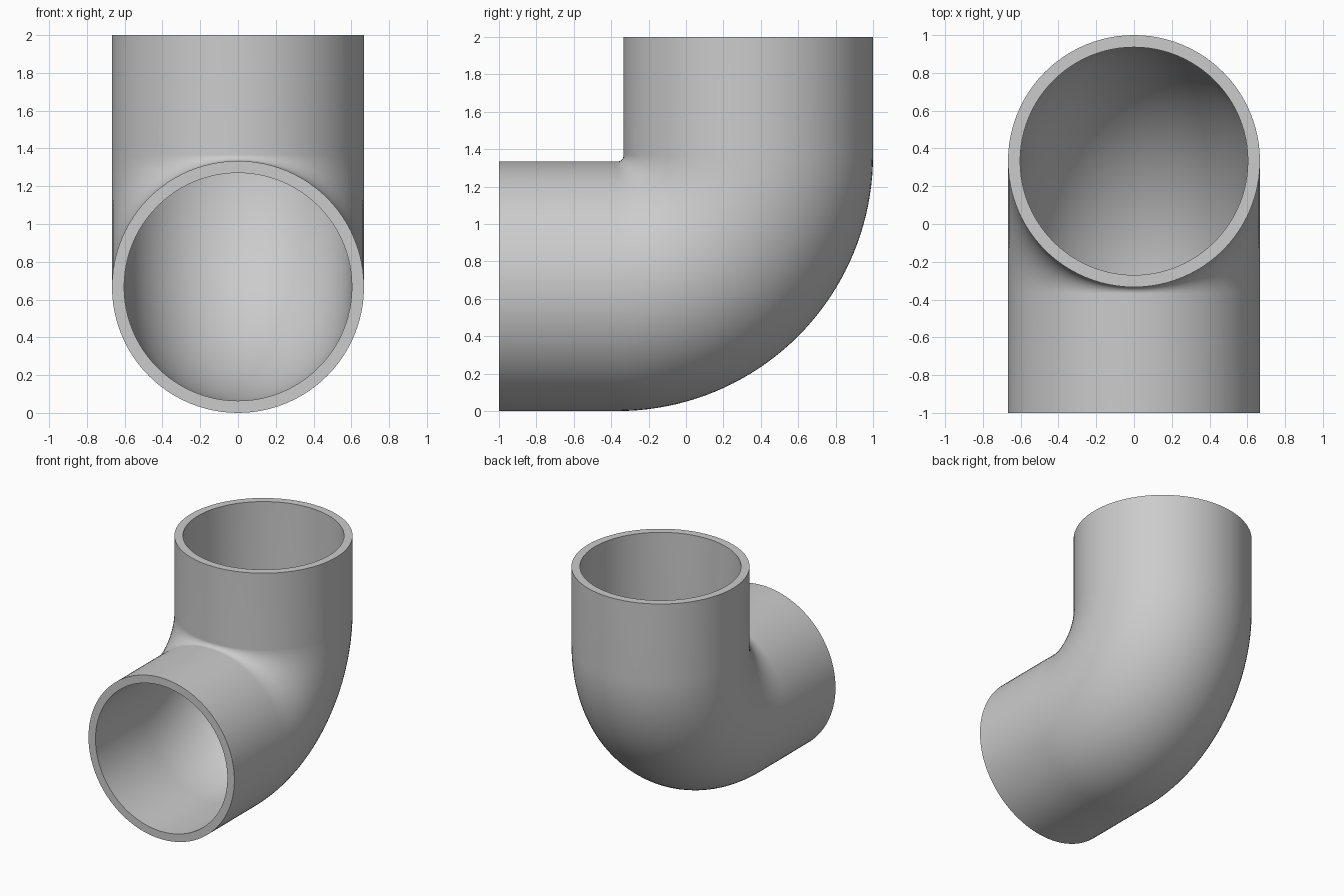
import bpy, bmesh
from math import sin, cos, pi

if "Cube" in bpy.data.objects:
    bpy.data.objects.remove(bpy.data.objects["Cube"])

OUTER, INNER, BEND = 0.667, 0.603, 0.70
SIDES, STEPS = 96, 40

# Centre line: horizontal leg, quarter bend, vertical leg (y, z, tilt)
cy, cz = 1 - OUTER - BEND, OUTER + BEND
path = [(-1.0, OUTER, 0.0)]
for i in range(STEPS + 1):
    a = pi / 2 * i / STEPS
    path.append((cy + BEND * sin(a), cz - BEND * cos(a), a))
path.append((1 - OUTER, 2.0, pi / 2))

bm = bmesh.new()


def ring(y, z, a, r):
    verts = []
    for k in range(SIDES):
        t = 2 * pi * k / SIDES
        u, v = r * cos(t), r * sin(t)
        verts.append(bm.verts.new((u, y - v * sin(a), z + v * cos(a))))
    return verts


def bridge(a, b):
    for k in range(SIDES):
        n = (k + 1) % SIDES
        bm.faces.new((a[k], a[n], b[n], b[k]))


# Outer wall forward, inner wall back, closed by the two end rims
loops = [ring(*p, OUTER) for p in path] + [ring(*p, INNER) for p in reversed(path)]
for i, loop in enumerate(loops):
    bridge(loop, loops[(i + 1) % len(loops)])
bmesh.ops.recalc_face_normals(bm, faces=bm.faces)

mesh = bpy.data.meshes.new("pipe_elbow")
bm.to_mesh(mesh)
bm.free()
elbow = bpy.data.objects.new("pipe_elbow", mesh)
bpy.context.collection.objects.link(elbow)
bpy.context.view_layer.objects.active = elbow
elbow.select_set(True)
bpy.ops.object.shade_smooth_by_angle(angle=pi / 6)
